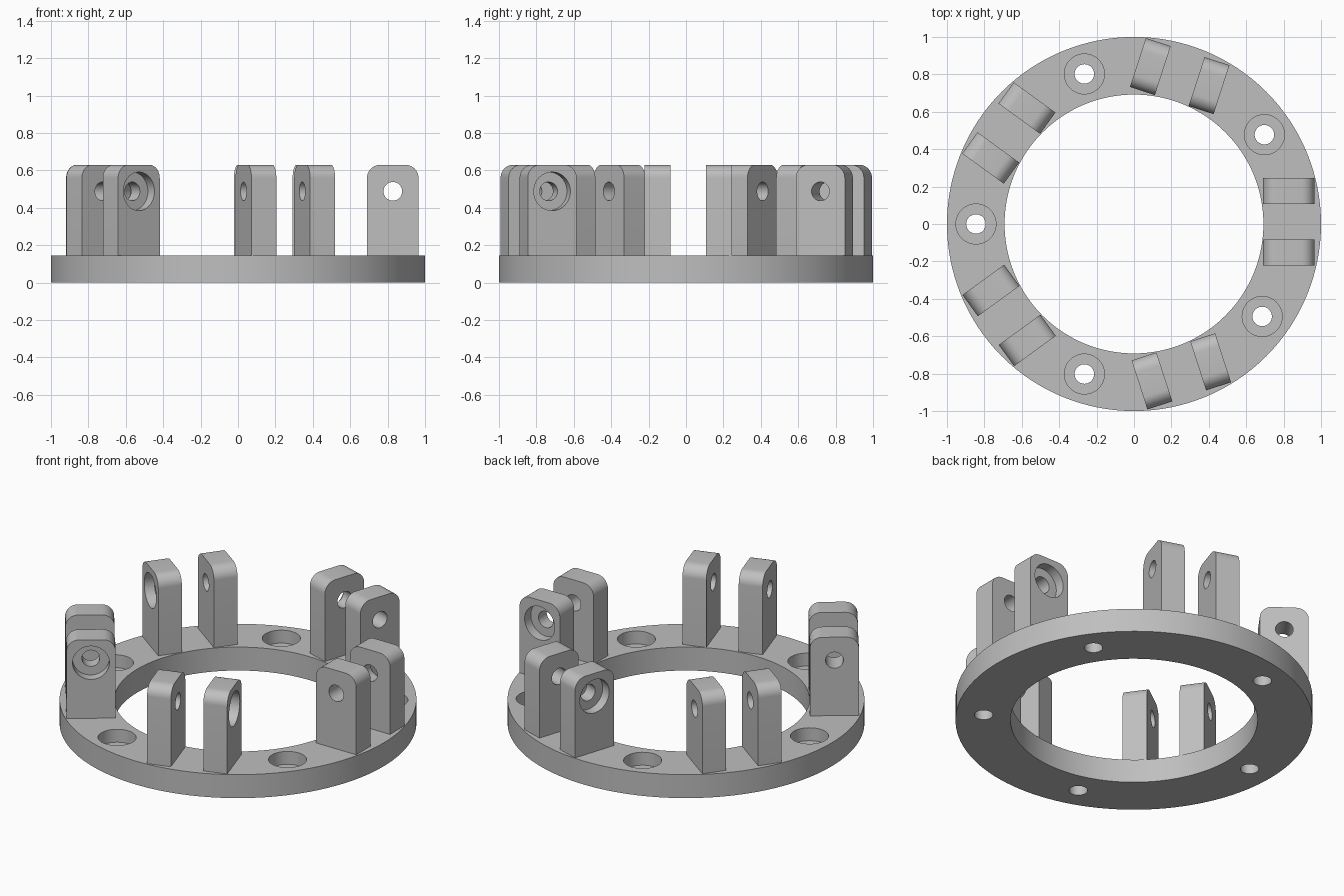
import bpy, bmesh
from math import radians, sin, cos, pi
from mathutils import Matrix, Vector

old = bpy.data.objects.get("Cube")
if old:
    bpy.data.objects.remove(old, do_unlink=True)

grey = bpy.data.materials.new("plain grey")
grey.use_nodes = True
grey.diffuse_color = (0.52, 0.52, 0.52, 1)
grey.node_tree.nodes["Principled BSDF"].inputs["Base Color"].default_value = grey.diffuse_color

RING_TOP, LUG_TOP = 0.145, 0.63
LUG_IN, LUG_OUT, LUG_THICK = 0.69, 0.965, 0.14
PIN_X, PIN_Z = 0.828, 0.488


def make_object(name, bm):
    mesh = bpy.data.meshes.new(name)
    bmesh.ops.recalc_face_normals(bm, faces=bm.faces)
    bm.to_mesh(mesh)
    bm.free()
    mesh.materials.append(grey)
    obj = bpy.data.objects.new(name, mesh)
    bpy.context.collection.objects.link(obj)
    return obj


def cylinder(name, radius, start, end, segments=48):
    """Closed cylinder between two points."""
    start, end = Vector(start), Vector(end)
    axis = end - start
    turn = axis.to_track_quat('Z', 'Y').to_matrix().to_4x4()
    bm = bmesh.new()
    bmesh.ops.create_cone(bm, cap_ends=True, segments=segments, radius1=radius,
                          radius2=radius, depth=axis.length,
                          matrix=Matrix.Translation((start + end) / 2) @ turn)
    return make_object(name, bm)


def activate(obj):
    bpy.ops.object.select_all(action='DESELECT')
    obj.select_set(True)
    bpy.context.view_layer.objects.active = obj


def cut(obj, cutters):
    """Subtract each cutter, then discard it."""
    activate(obj)
    for cutter in cutters:
        mod = obj.modifiers.new("cut", 'BOOLEAN')
        mod.operation, mod.solver, mod.object = 'DIFFERENCE', 'EXACT', cutter
        bpy.ops.object.modifier_apply(modifier=mod.name)
        bpy.data.objects.remove(cutter, do_unlink=True)
    bpy.ops.object.shade_smooth_by_angle(angle=radians(30))


# Base ring with five counterbored screw holes
ring = cylinder("base_ring", 1, (0, 0, 0), (0, 0, RING_TOP), 128)
cutters = [cylinder("bore", 0.692, (0, 0, -0.1), (0, 0, 0.3), 128)]
for angle in (34.4, 108.3, 180, 251.7, 324.2):
    x, y = 0.845 * cos(radians(angle)), 0.845 * sin(radians(angle))
    cutters.append(cylinder("screw_hole", 0.052, (x, y, -0.1), (x, y, 0.3)))
    cutters.append(cylinder("counterbore", 0.107, (x, y, 0.065), (x, y, 0.3)))
cut(ring, cutters)


def make_lug(name, side):
    """Upright plate with rounded top corners and a pin hole."""
    r = 0.07
    points = [(LUG_OUT, RING_TOP - 0.01)]
    for cx, first in ((LUG_OUT - r, 0), (LUG_IN + r, pi / 2)):
        for i in range(11):
            a = first + i * pi / 20
            points.append((cx + r * cos(a), LUG_TOP - r + r * sin(a)))
    points.append((LUG_IN, RING_TOP - 0.01))
    near = 0.095 if side > 0 else -0.095 - LUG_THICK
    bm = bmesh.new()
    face = bm.faces.new([bm.verts.new((x, near, z)) for x, z in points])
    new = bmesh.ops.extrude_face_region(bm, geom=[face])["geom"]
    bmesh.ops.translate(bm, vec=(0, LUG_THICK, 0),
                        verts=[v for v in new if isinstance(v, bmesh.types.BMVert)])
    lug = make_object(name, bm)
    holes = [cylinder("pin_hole", 0.05, (PIN_X, -0.5, PIN_Z), (PIN_X, 0.5, PIN_Z))]
    if side > 0:  # recess for the pin head on the outer face
        depth_at = near + LUG_THICK - 0.06
        holes.append(cylinder("pin_recess", 0.103, (PIN_X, depth_at, PIN_Z), (PIN_X, 0.5, PIN_Z)))
    cut(lug, holes)
    return lug


# Five pairs of lugs around the ring, each with its slight sideways shift
templates = [make_lug("recessed_lug", 1), make_lug("plain_lug", -1)]
shifts = (0.012, 0.012, 0, 0.003, -0.003)
for i, shift in enumerate(shifts):
    place = Matrix.Rotation(radians(72 * i), 4, 'Z') @ Matrix.Translation((0, shift, 0))
    for template in templates:
        lug = template.copy()
        lug.name = f"{template.data.name}_{i + 1}"
        lug.matrix_world = place
        bpy.context.collection.objects.link(lug)
for template in templates:
    bpy.data.objects.remove(template, do_unlink=True)
